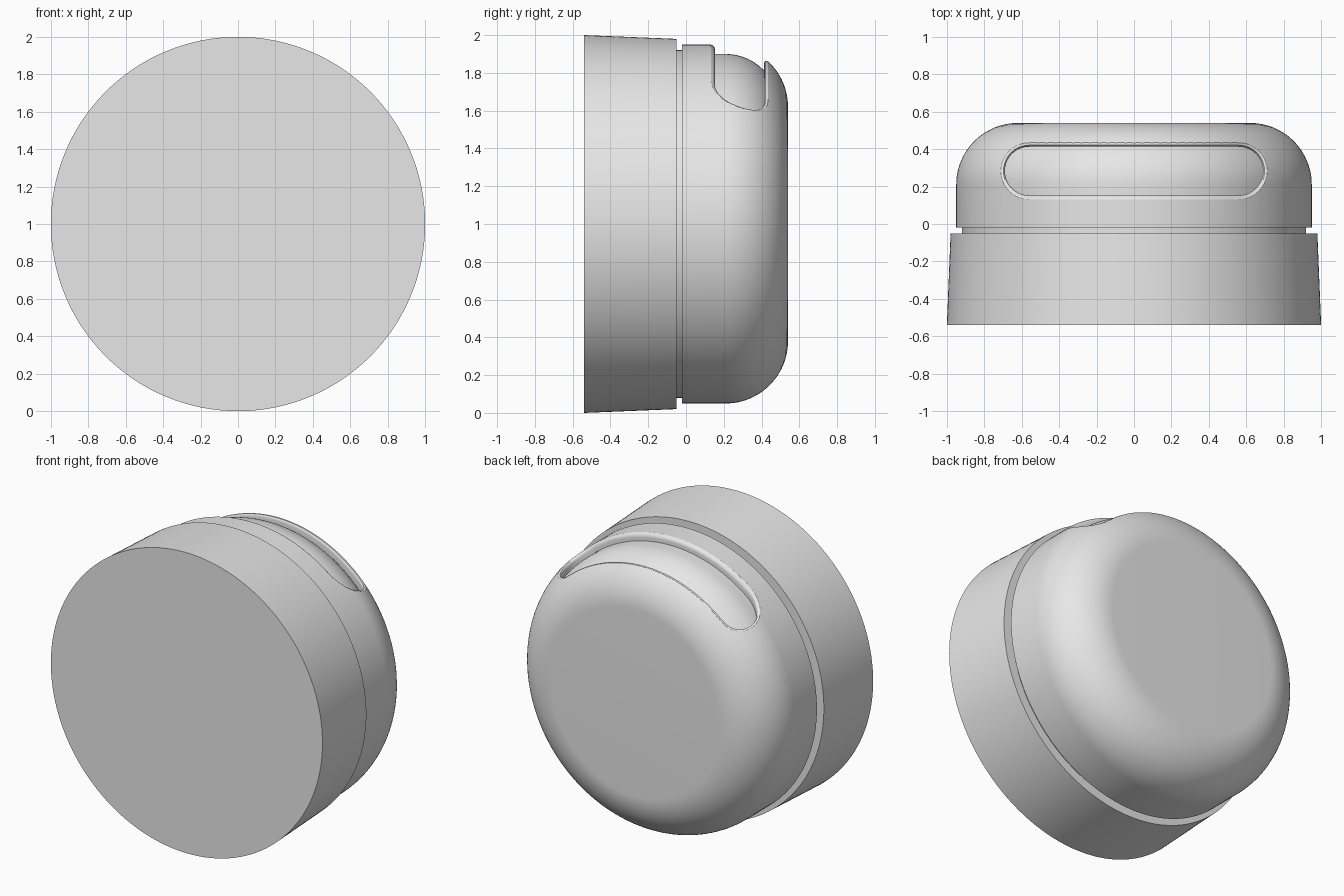
import bpy, bmesh
from math import sin, cos, pi, sqrt, radians

cube = bpy.data.objects.get("Cube")
if cube:
    bpy.data.objects.remove(cube, do_unlink=True)

grey = bpy.data.materials.new("plain_grey")
grey.use_nodes = True
colour = (0.8, 0.8, 0.8, 1)
grey.diffuse_color = colour
grey.node_tree.nodes["Principled BSDF"].inputs["Base Color"].default_value = colour

AXIS_Z = 1.0                          # height of the turning axis
BODY_R, CORNER, BACK = 0.95, 0.33, 0.54


def loft(name, loops):
    """Closed solid through a list of equal-length point loops."""
    bm = bmesh.new()
    rings = [[bm.verts.new(p) for p in loop] for loop in loops]
    n = len(rings[0])
    for a, b in zip(rings, rings[1:]):
        for i in range(n):
            j = (i + 1) % n
            bm.faces.new((a[i], a[j], b[j], b[i]))
    bm.faces.new(rings[0])
    bm.faces.new(rings[-1])
    bmesh.ops.recalc_face_normals(bm, faces=bm.faces)
    mesh = bpy.data.meshes.new(name)
    bm.to_mesh(mesh)
    bm.free()
    mesh.materials.append(grey)
    obj = bpy.data.objects.new(name, mesh)
    bpy.context.collection.objects.link(obj)
    return obj


def lathe(name, profile, segments=192):
    """Turn (y, radius) points around the front-to-back axis."""
    turn = [2 * pi * i / segments for i in range(segments)]
    return loft(name, [[(r * cos(t), y, AXIS_Z + r * sin(t)) for t in turn]
                       for y, r in profile])


def activate(obj):
    bpy.ops.object.select_all(action='DESELECT')
    obj.select_set(True)
    bpy.context.view_layer.objects.active = obj


def subtract(obj, cutter):
    """Cut one solid from another and discard the cutter."""
    cutter.hide_render = True
    mod = obj.modifiers.new("cut", 'BOOLEAN')
    mod.operation, mod.solver, mod.object = 'DIFFERENCE', 'EXACT', cutter
    activate(obj)
    bpy.ops.object.modifier_apply(modifier=mod.name)
    bpy.data.objects.remove(cutter, do_unlink=True)


def body_profile(start, inset=0.0, steps=24):
    """Straight wall with a rounded back corner, optionally inset."""
    r = CORNER - inset
    arc = [pi / 2 * i / steps for i in range(steps + 1)]
    return [(start, BODY_R - inset)] + [
        (BACK - CORNER + r * sin(t), BODY_R - CORNER + r * cos(t)) for t in arc]


def surface_z(x, y, depth):
    """Height of the inset body surface above a point."""
    r = BODY_R - depth
    dy = y - (BACK - CORNER)
    if dy > 0:
        r = BODY_R - CORNER + sqrt((CORNER - depth) ** 2 - dy ** 2)
    return AXIS_Z + sqrt(r * r - x * x)


def slot_outline(grow, straight=24, round_steps=20):
    """Stadium outline seen from above."""
    half, radius, mid_y = 0.56, 0.13 + grow, 0.283
    pts = []
    for side in (1, -1):
        for i in range(round_steps + 1):
            t = -pi / 2 + pi * i / round_steps
            pts.append((side * (half + radius * cos(t)), mid_y + side * radius * sin(t)))
        for i in range(1, straight):
            pts.append((side * half * (1 - 2 * i / straight), mid_y + side * radius))
    return pts


# Front base, slightly tapered, and the groove behind it
base = lathe("front_base", [(-0.54, 1.0), (-0.05, 0.98)])
neck = lathe("groove_neck", [(-0.1, 0.92), (0.0, 0.92)])

# Rounded back body
body = lathe("rounded_body", body_profile(-0.02))

# Finger recess with a rounded rim and a floor that follows the body
RIM = 0.027
loops = [[(x, y, 2.2) for x, y in slot_outline(RIM)],
         [(x, y, surface_z(x, y, -0.004)) for x, y in slot_outline(RIM)]]
for k in range(1, 7):
    t = pi / 2 * k / 6
    loops.append([(x, y, surface_z(x, y, RIM * (1 - cos(t))))
                  for x, y in slot_outline(RIM * (1 - sin(t)))])
loops.append([(x, y, 1.2) for x, y in slot_outline(0)])
recess = loft("recess_cutter", loops)
subtract(recess, lathe("recess_floor", body_profile(-0.3, 0.05)))
subtract(body, recess)

# Smooth shading with crisp edges
for obj in (base, neck, body):
    activate(obj)
    bpy.ops.object.shade_smooth_by_angle(angle=radians(30))
